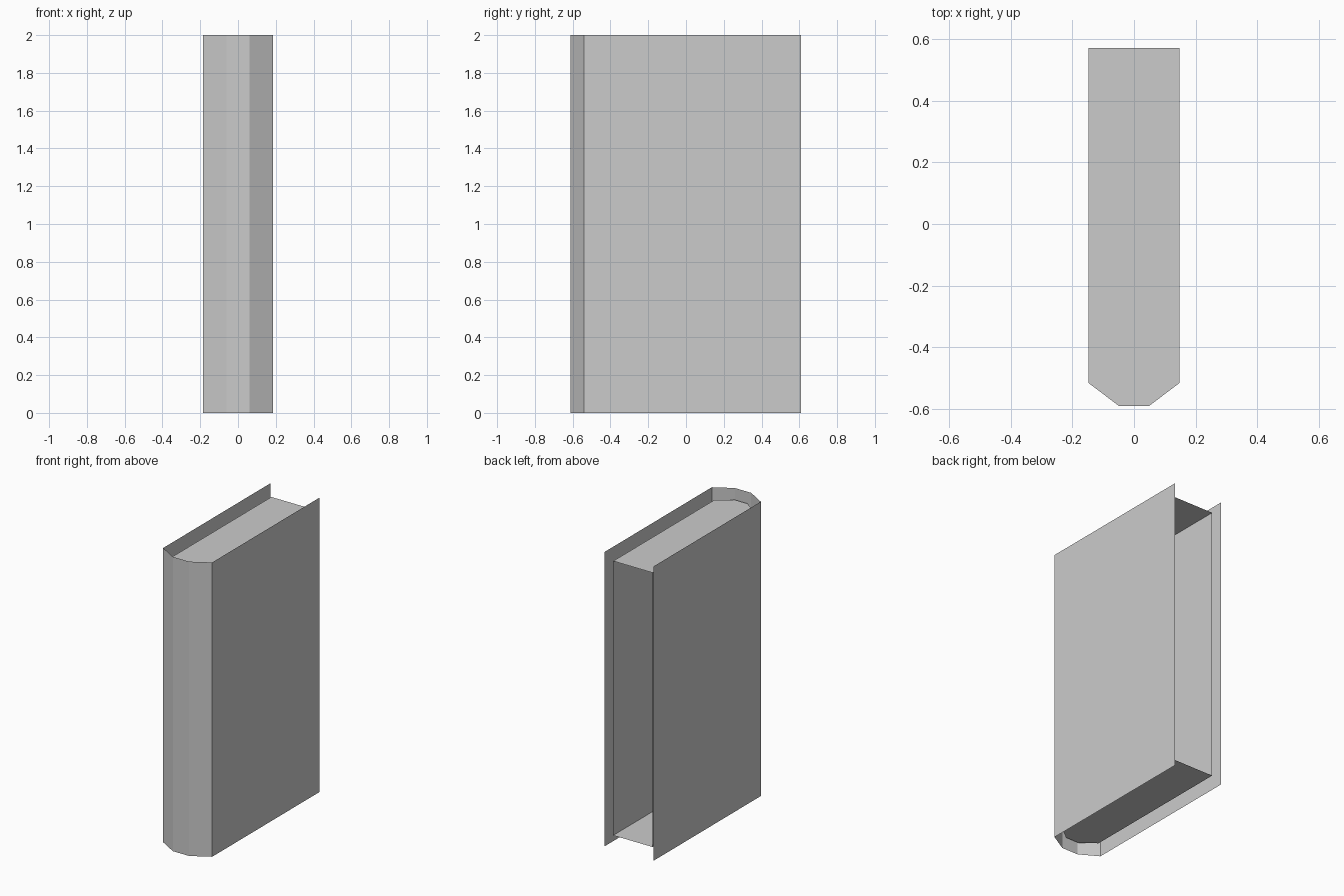
import bpy, bmesh

if "Cube" in bpy.data.objects:
    bpy.data.objects.remove(bpy.data.objects["Cube"])


def half_to_full(half):
    """Mirror a right-hand open profile (back edge to spine) across x = 0."""
    return half + [(-x, y) for x, y in reversed(half)]


def sheet(name, half, z0, z1, capped=False):
    """Extrude an open profile upwards as a thin sheet, open at the back."""
    bm = bmesh.new()
    profile = half_to_full(half)
    low = [bm.verts.new((x, y, z0)) for x, y in profile]
    high = [bm.verts.new((x, y, z1)) for x, y in profile]
    for i in range(len(profile) - 1):
        bm.faces.new((low[i + 1], low[i], high[i], high[i + 1]))
    if capped:
        bm.faces.new(low)
        bm.faces.new(high[::-1])
    bmesh.ops.recalc_face_normals(bm, faces=bm.faces[:])
    # keep the spine facing forward (-y) so normals point outwards
    bm.faces.ensure_lookup_table()
    spine = min(bm.faces, key=lambda f: f.calc_center_median().y)
    if spine.normal.y > 0:
        bmesh.ops.reverse_faces(bm, faces=bm.faces[:])
    mesh = bpy.data.meshes.new(name)
    bm.to_mesh(mesh)
    bm.free()
    obj = bpy.data.objects.new(name, mesh)
    bpy.context.collection.objects.link(obj)
    return obj


# Cover: two boards joined by a faceted spine
sheet("cover", [(0.184, 0.61), (0.184, -0.54), (0.061, -0.612)], 0.0, 2.0)

# Page block: inset inside the cover, top and bottom closed, open at the back
sheet("pages", [(0.148, 0.57), (0.148, -0.515), (0.049, -0.59)],
      0.068, 1.932, capped=True)
